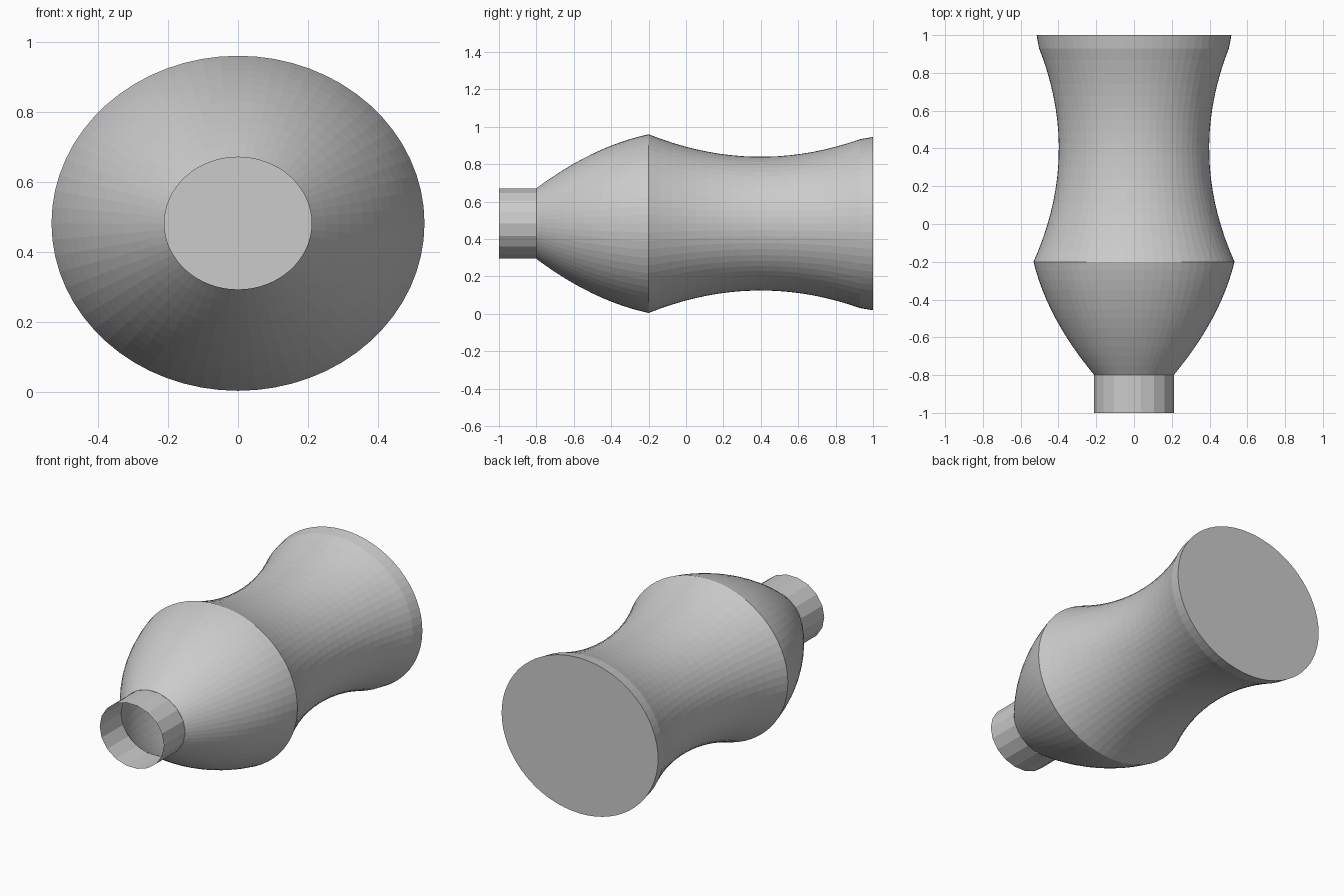
import bpy, bmesh, math

if "Cube" in bpy.data.objects:
    bpy.data.objects.remove(bpy.data.objects["Cube"])

CZ, ZR = 0.482, 0.898   # axis height, vertical squash of the oval section


def lathe(name, profile, sides, cap_end=False):
    """Spin (y, radius) points around the y axis with an oval section."""
    bm = bmesh.new()
    rings = []
    for y, r in profile:
        rings.append([bm.verts.new((r * math.cos(2 * math.pi * i / sides), y,
                                    CZ + ZR * r * math.sin(2 * math.pi * i / sides)))
                      for i in range(sides)])
    for a, b in zip(rings, rings[1:]):
        for i in range(sides):
            j = (i + 1) % sides
            bm.faces.new((a[i], a[j], b[j], b[i]))
    if cap_end:
        bm.faces.new(rings[-1])
    bmesh.ops.recalc_face_normals(bm, faces=bm.faces)
    # make sure the walls face outward
    bm.faces.ensure_lookup_table()
    f = bm.faces[0]
    c = f.calc_center_median()
    if f.normal.x * c.x + f.normal.z * (c.z - CZ) < 0:
        bmesh.ops.reverse_faces(bm, faces=bm.faces)
    me = bpy.data.meshes.new(name)
    bm.to_mesh(me)
    bm.free()
    ob = bpy.data.objects.new(name, me)
    bpy.context.collection.objects.link(ob)
    return ob


# Bulging shoulder, then a waisted body ending in a flared, closed base
N = 12
shoulder = [(-0.8 + 0.6 * u, 0.21 + 0.322 * (1.55 * u - 0.55 * u * u))
            for u in (i / N for i in range(N + 1))]
M = 18
waist = [(y, 0.398 + 0.134 * ((y - 0.4) / 0.6) ** 2)
         for y in (-0.2 + 1.13 * i / M for i in range(1, M + 1))]
lathe("vase_body", shoulder + waist + [(1.0, 0.516)], 64, cap_end=True)

# Open faceted neck
lathe("vase_neck", [(-1.0, 0.212), (-0.8, 0.212)], 18)
